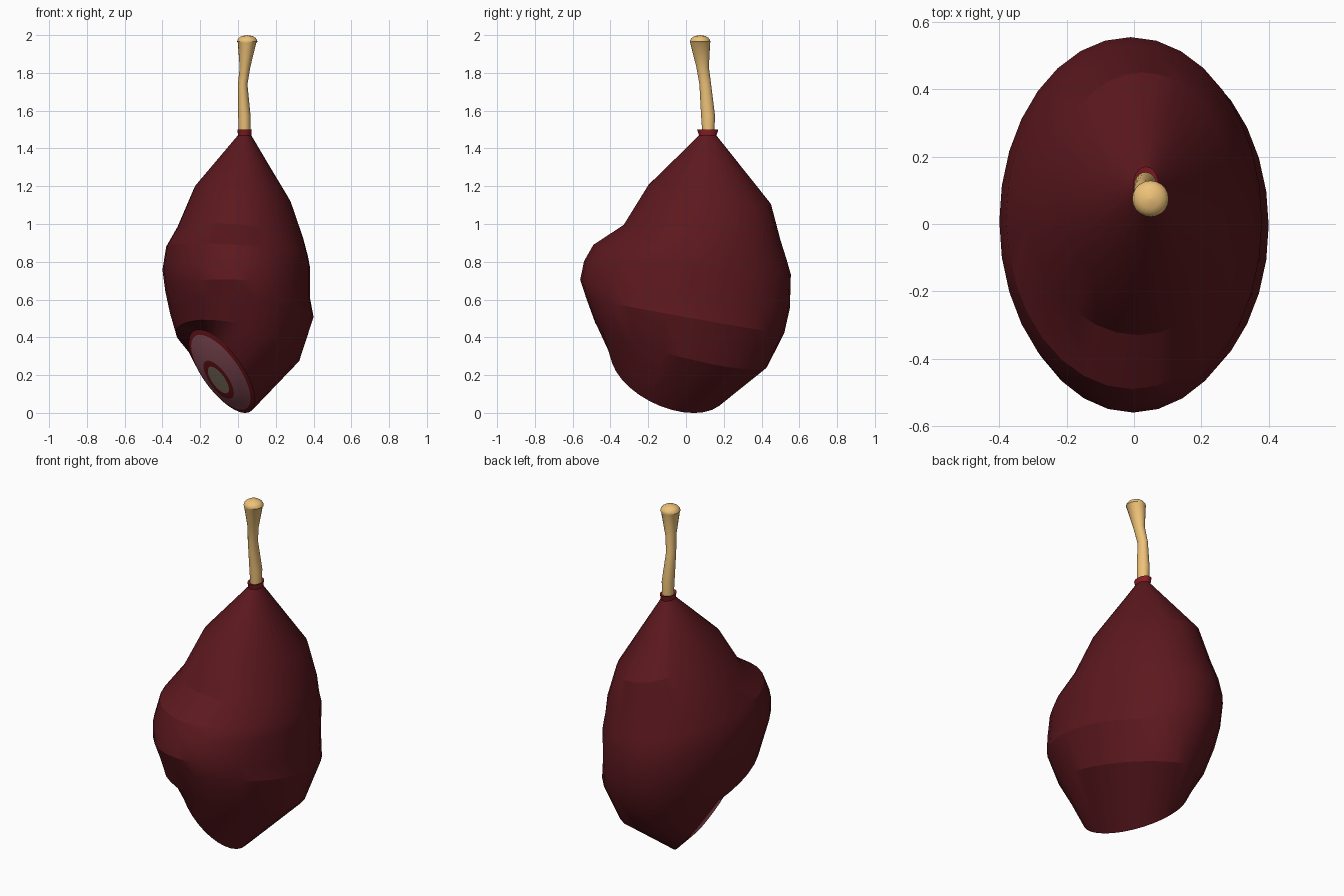
import bpy, bmesh
from math import cos, sin, radians, sqrt, pi
from mathutils import Vector

if "Cube" in bpy.data.objects:
    bpy.data.objects.remove(bpy.data.objects["Cube"])


def material(name, rgb):
    m = bpy.data.materials.new(name)
    m.diffuse_color = (*rgb, 1)
    m.use_nodes = True
    m.node_tree.nodes["Principled BSDF"].inputs["Base Color"].default_value = m.diffuse_color
    return m


SKIN = material("dark_red_skin", (0.105, 0.009, 0.013))
RED = material("red_rim", (0.25, 0.012, 0.018))
PINK = material("pink_flesh", (0.42, 0.13, 0.17))
CORE = material("tan_core", (0.38, 0.30, 0.20))
TAN = material("tan_stem", (0.85, 0.54, 0.19))


def loft(name, rings, mats, band_mats=None, cap_start=False, cap_end=False, angle=30):
    """Skin a list of equal-length point rings."""
    bm = bmesh.new()
    loops = [[bm.verts.new(p) for p in r] for r in rings]
    n = len(loops[0])
    for k, (a, b) in enumerate(zip(loops, loops[1:])):
        for i in range(n):
            j = (i + 1) % n
            f = bm.faces.new((a[i], b[i], b[j], a[j]))
            f.material_index = band_mats[k] if band_mats else 0
    if cap_start:
        bm.faces.new(loops[0])
    if cap_end:
        f = bm.faces.new(loops[-1][::-1])
        f.material_index = len(mats) - 1
    bmesh.ops.recalc_face_normals(bm, faces=bm.faces)
    me = bpy.data.meshes.new(name)
    bm.to_mesh(me)
    bm.free()
    for m in mats:
        me.materials.append(m)
    me.shade_smooth()
    me.set_sharp_from_angle(angle=radians(angle))
    ob = bpy.data.objects.new(name, me)
    bpy.context.collection.objects.link(ob)
    return ob


def tilted_ring(left, right, front, back, n=32):
    """Elliptical ring through (x,z) left/right and (y,z) front/back extremes."""
    cx, rx = (left[0] + right[0]) / 2, (right[0] - left[0]) / 2
    cy, ry = (front[0] + back[0]) / 2, (back[0] - front[0]) / 2
    cz = (left[1] + right[1] + front[1] + back[1]) / 4
    a, b = (right[1] - left[1]) / 2, (back[1] - front[1]) / 2
    return [Vector((cx + rx * cos(t), cy + ry * sin(t), cz + a * cos(t) + b * sin(t)))
            for t in (2 * pi * i / n for i in range(n))]


# Slanted cut ring at the lower end
CUT = Vector((-0.085, -0.09, 0.22))
A = Vector((0.175, -0.106, -0.156))
B = Vector((0.0, 0.291, -0.156))
NORMAL = -A.cross(B).normalized()


def cut_ring(scale, bulge=0.0, shift=0.0, n=32):
    c = CUT + NORMAL * bulge + Vector((0, 0.02, -0.03)) * shift
    return [c + scale * (A * cos(2 * pi * i / n) + B * sin(2 * pi * i / n)) for i in range(n)]


# Bulbous body
body_rings = [tilted_ring(*r) for r in (
    ((0.00, 1.47), (0.07, 1.47), (0.07, 1.47), (0.16, 1.47)),
    ((-0.23, 1.20), (0.28, 1.12), (-0.20, 1.20), (0.45, 1.10)),
    ((-0.32, 0.98), (0.345, 0.92), (-0.33, 1.00), (0.50, 0.92)),
    ((-0.38, 0.87), (0.37, 0.82), (-0.49, 0.90), (0.53, 0.83)),
    ((-0.40, 0.75), (0.38, 0.77), (-0.54, 0.81), (0.555, 0.74)),
    ((-0.385, 0.64), (0.38, 0.61), (-0.56, 0.71), (0.55, 0.56)),
    ((-0.36, 0.52), (0.40, 0.50), (-0.53, 0.62), (0.52, 0.43)),
    ((-0.33, 0.43), (0.33, 0.30), (-0.48, 0.47), (0.43, 0.24)),
)] + [cut_ring(1.0)]
loft("body", body_rings, [SKIN], cap_start=True, angle=22)

# Cut face: red rim, pink flesh, inner red ring, tan core
loft("cut_face",
     [cut_ring(1.0), cut_ring(0.9, 0.008), cut_ring(0.66, 0.018, 0.5),
      cut_ring(0.46, 0.024, 1), cut_ring(0.32, 0.026, 1)],
     [RED, PINK, CORE], band_mats=[0, 1, 1, 0], cap_end=True)


def disc_ring(x, y, z, rx, ry=None, n=20):
    ry = ry or rx
    return [Vector((x + rx * cos(2 * pi * i / n), y + ry * sin(2 * pi * i / n), z))
            for i in range(n)]


# Flared collar at the neck
loft("neck_collar",
     [disc_ring(0.035, 0.115, 1.455, 0.034, 0.042), disc_ring(0.035, 0.115, 1.50, 0.038, 0.056),
      disc_ring(0.035, 0.115, 1.495, 0.028, 0.036), disc_ring(0.035, 0.115, 1.46, 0.026, 0.03)],
     [RED])

# Bent stem with flared, domed tip
stem = [disc_ring(*p) for p in (
    (0.035, 0.118, 1.46, 0.030), (0.034, 0.117, 1.57, 0.033, 0.037),
    (0.025, 0.102, 1.74, 0.025, 0.031), (0.037, 0.088, 1.83, 0.028, 0.033),
    (0.048, 0.075, 1.96, 0.049, 0.053))]
stem += [disc_ring(0.049, 0.075, 1.965 + 0.035 * s, 0.053 * sqrt(1 - s * s) + 0.001)
         for s in (0.0, 0.3, 0.6, 0.85, 1.0)]
loft("stem", stem, [TAN], cap_start=True, cap_end=True, angle=35)
